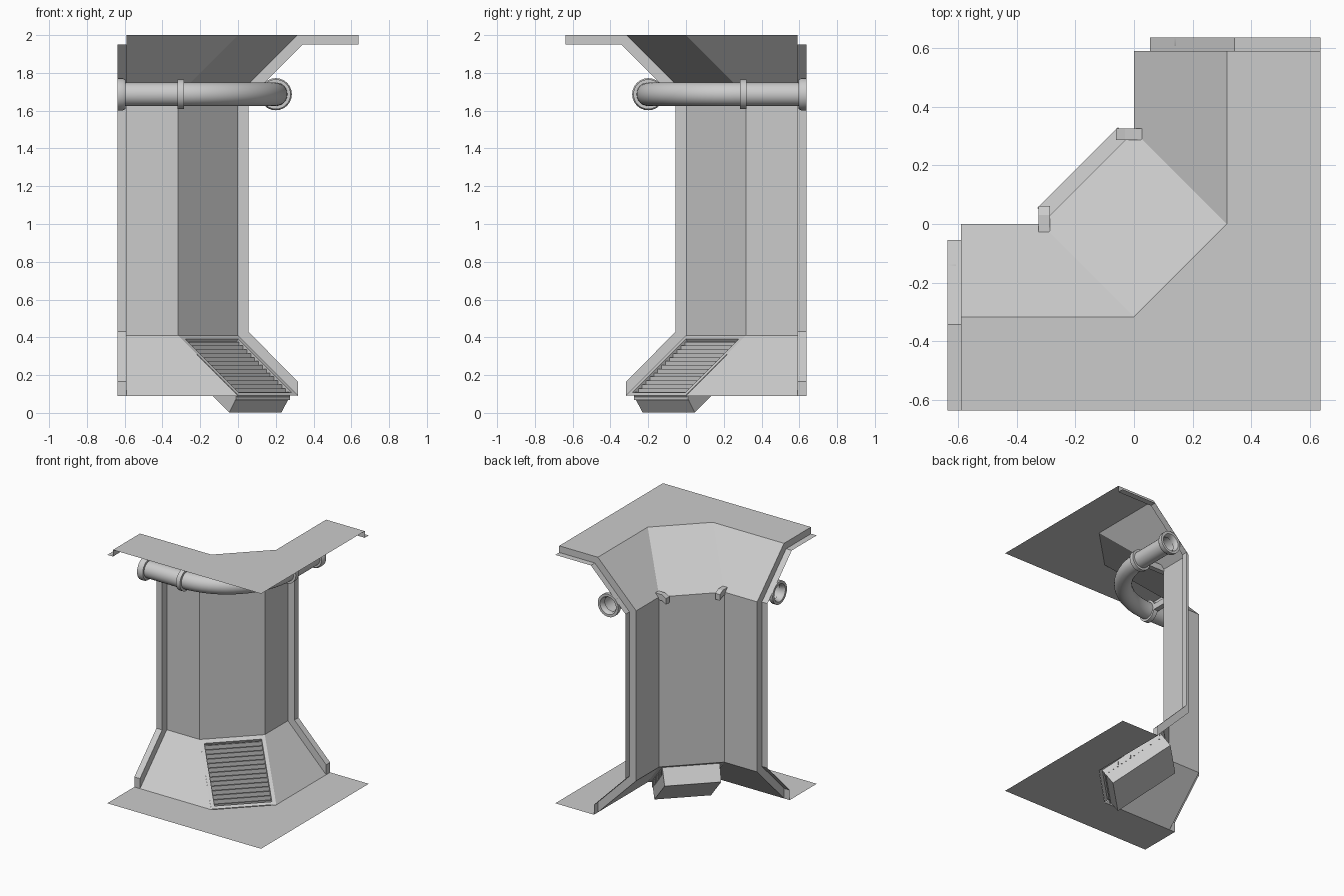
import bpy, bmesh, math
from mathutils import Vector

if "Cube" in bpy.data.objects:
    bpy.data.objects.remove(bpy.data.objects["Cube"])

A, Z0, ZA, ZB, Z1, E, I = 0.317, 0.09, 0.41, 1.683, 2.0, 0.637, 0.59
R2 = math.sqrt(2)

def flip(p):
    # mirror across the corner diagonal
    return Vector((-p[1], -p[0], p[2]))

def make(name, polys, mirror=False, smooth=False, recalc=False):
    bm = bmesh.new()
    for poly in polys:
        bm.faces.new([bm.verts.new(p) for p in poly])
        if mirror:
            bm.faces.new([bm.verts.new(flip(p)) for p in reversed(poly)])
    bmesh.ops.remove_doubles(bm, verts=bm.verts, dist=1e-4)
    if recalc:
        bmesh.ops.recalc_face_normals(bm, faces=bm.faces)
    me = bpy.data.meshes.new(name)
    bm.to_mesh(me)
    bm.free()
    ob = bpy.data.objects.new(name, me)
    bpy.context.collection.objects.link(ob)
    if smooth:
        bpy.context.view_layer.objects.active = ob
        ob.select_set(True)
        bpy.ops.object.shade_smooth_by_angle(angle=math.radians(35))
        ob.select_set(False)
    return ob

def plan(o, z):
    # corner path pushed o into the corridor
    return [(-I, -o, z), (-A + o, -o, z), (o, A - o, z), (o, I, z)]

def slope(s, e, n=0):
    # local frame of the lower diagonal panel: s down, e across, n outward
    d = -A / R2 + 0.8165 * s + 0.5774 * n
    return Vector(((d + e) / R2, (e - d) / R2, ZA - 0.5774 * s + 0.8165 * n))

# floor and ceiling
def slab(z, end):
    return [(-end, -A, z), (-end, -E, z), (E, -E, z), (E, end, z), (A, end, z), (A, 0, z), (0, -A, z)]
make("floor", [slab(Z0, E)])
make("ceiling", [slab(Z1, I)[::-1]])

# folded wall, with a vent opening in the lower middle panel
rows = [plan(A, Z0), plan(0, ZA), plan(0, ZB), plan(A, Z1)]
polys = []
for k in range(3):
    for j in range(3):
        if (k, j) != (0, 1):
            polys.append([rows[k][j], rows[k][j+1], rows[k+1][j+1], rows[k+1][j]])
S, W = 0.549, A / R2
s0, s1, w = 0.033, 0.525, 0.198
outer = [slope(0, -W), slope(S, -W), slope(S, W), slope(0, W)]
hole = [(s0, -w), (s1, -w), (s1, w), (s0, w)]
inner = [slope(*c) for c in hole]
for k in range(4):
    m = (k + 1) % 4
    polys.append([outer[k], outer[m], inner[m], inner[k]])
make("corner_wall", polys)

# raised rib at both open ends
low = [(A, Z0), (A, Z0), (0, ZA), (0, ZB), (A, Z1), (E, Z1)]
high = [(A, Z0), (A, 0.165), (0.055, 0.43), (0.055, 1.661), (0.342, 1.95), (E, 1.95)]
polys = []
P = lambda x, q: (x, -q[0], q[1])
for k in range(5):
    if k:
        polys.append([P(-I, low[k]), P(-I, high[k]), P(-I, high[k+1]), P(-I, low[k+1])])
    polys.append([P(-E, high[k]), P(-I, high[k]), P(-I, high[k+1]), P(-E, high[k+1])])
make("end_ribs", polys, mirror=True)

# recessed vent pan
D = 0.129
back = [slope(a, b * 0.985, -D) for a, b in hole]
polys = [[inner[k], inner[(k+1) % 4], back[(k+1) % 4], back[k]] for k in range(4)]
make("vent_pan", polys + [back])

# louvre slats
def box(a, u, v, t):
    c = [a + i*u + j*v + k*t for k in (0, 1) for j in (0, 1) for i in (0, 1)]
    return [[c[i] for i in f] for f in ((0, 2, 3, 1), (4, 5, 7, 6), (0, 1, 5, 4),
                                        (2, 6, 7, 3), (0, 4, 6, 2), (1, 3, 7, 5))]
polys = []
N = 14
o = slope(0, 0)
ds, de, dn = slope(1, 0) - o, slope(0, 1) - o, slope(0, 0, 1) - o
tilt = math.radians(35)
run = ds * math.sin(tilt) - dn * math.cos(tilt)
thick = ds * math.cos(tilt) + dn * math.sin(tilt)
for k in range(N):
    s = s0 + 0.008 + (s1 - s0 - 0.03) * k / (N - 1)
    polys += box(slope(s, -w - 0.004, -0.012), de * (2*w + 0.008), run * 0.042, thick * 0.009)
make("vent_slats", polys, recalc=True)

# pipe sweep: stations are (point, sideways normal, radius)
def tube(st, closed=False, n=24):
    rings = [[p + nr * (r * math.cos(2*math.pi*k/n)) + Vector((0, 0, r * math.sin(2*math.pi*k/n)))
              for k in range(n)] for p, nr, r in st]
    out = []
    for i in range(len(rings) if closed else len(rings) - 1):
        a, b = rings[i], rings[(i + 1) % len(rings)]
        out += [[a[k], a[(k+1) % n], b[(k+1) % n], b[k]] for k in range(n)]
    return out

PY, PZ, BX, PR = -0.2, 1.687, -0.302, 0.0625
side = Vector((0, -1, 0))
path = [(Vector((-E + 0.012, PY, PZ)), side, PR)]
rad = -BX - PY
for k in range(17):
    a = math.pi / 2 * k / 16
    nr = Vector((math.sin(a), -math.cos(a), 0))
    path.append((Vector((BX, -BX, PZ)) + nr * rad, nr, PR))
path.append((Vector((-PY, E - 0.012, PZ)), Vector((1, 0, 0)), PR))
make("pipe", tube(path), smooth=True, recalc=True)

def collar(name, prof):
    st = [(Vector((x, PY, PZ)), side, r) for x, r in prof]
    make(name, tube(st, True), mirror=True, smooth=True, recalc=True)
collar("pipe_flanges", [(-E, 0.066), (-E, 0.085), (-0.608, 0.085), (-0.595, 0.077), (-0.595, 0.055), (-0.62, 0.055)])
collar("pipe_clamps", [(-0.319, 0.06), (-0.319, 0.079), (-0.286, 0.079), (-0.286, 0.06)])

# brackets tying the clamps to the wall
prof = [(-0.145, 1.665), (0.03, 1.665), (0.062, 1.645), (0.062, 1.69), (0.03, 1.71), (-0.145, 1.71)]
l, r = [[Vector((x, y, z)) for y, z in prof] for x in (-0.325, -0.286)]
polys = [l, r[::-1]] + [[l[k], r[k], r[(k+1) % 6], l[(k+1) % 6]] for k in range(6)]
make("pipe_brackets", polys, mirror=True, recalc=True)
